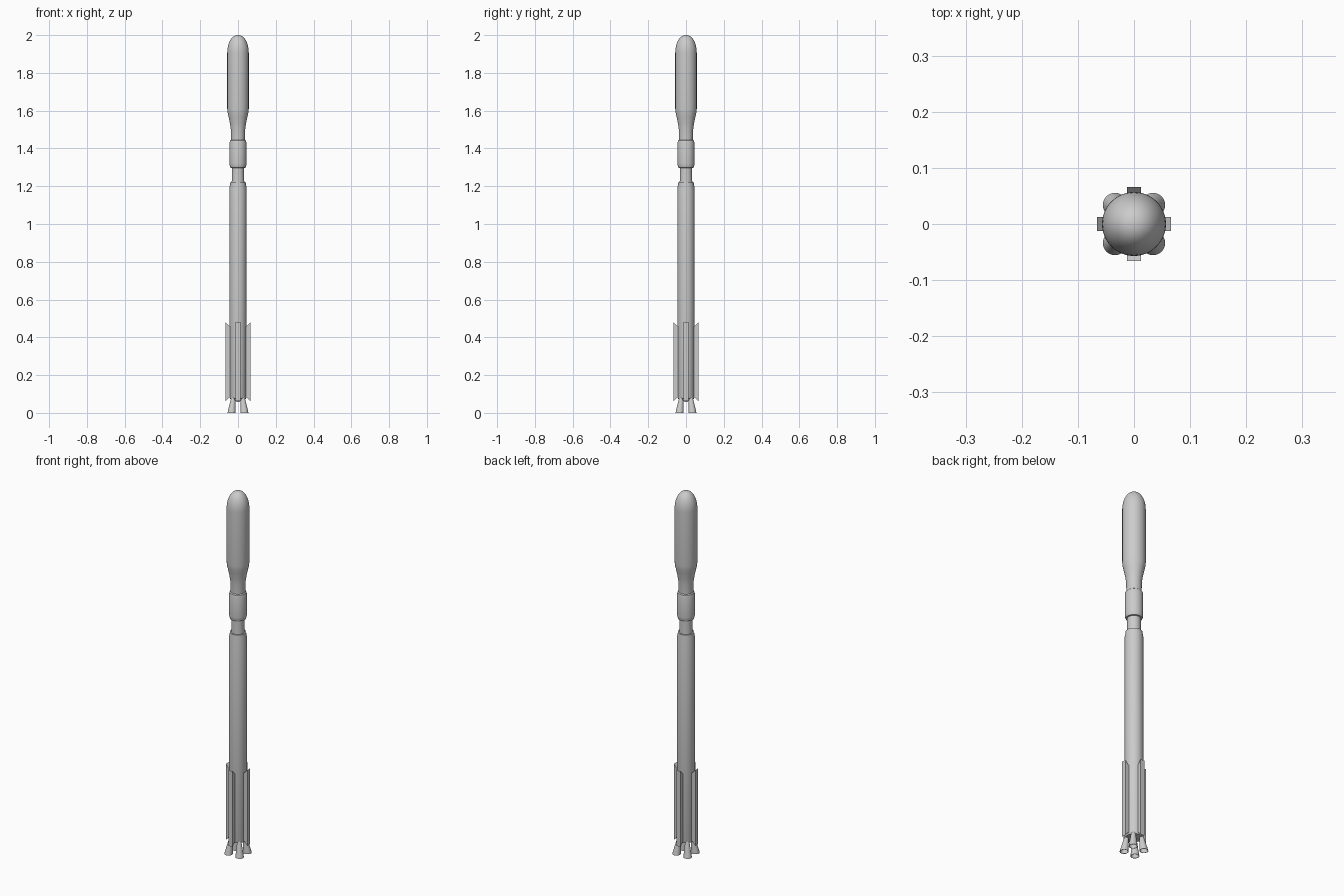
import bpy, bmesh, math
from mathutils import Matrix

if "Cube" in bpy.data.objects:
    bpy.data.objects.remove(bpy.data.objects["Cube"])


def finish(bm, name, smooth=True):
    bmesh.ops.recalc_face_normals(bm, faces=bm.faces)
    me = bpy.data.meshes.new(name)
    bm.to_mesh(me)
    bm.free()
    ob = bpy.data.objects.new(name, me)
    bpy.context.collection.objects.link(ob)
    bpy.ops.object.select_all(action='DESELECT')
    ob.select_set(True)
    bpy.context.view_layer.objects.active = ob
    if smooth:
        bpy.ops.object.shade_smooth_by_angle(angle=math.radians(32))
    return ob


def loft(name, profile, segs=48, centre=lambda z: (0, 0), caps=(True, True)):
    """Stack rings of (radius, z) and bridge them; rings may shift sideways."""
    bm = bmesh.new()
    rings = []
    for r, z in profile:
        cx, cy = centre(z)
        rings.append([bm.verts.new((cx + r * math.cos(2 * math.pi * i / segs),
                                    cy + r * math.sin(2 * math.pi * i / segs), z))
                      for i in range(segs)])
    for a, b in zip(rings, rings[1:]):
        for i in range(segs):
            j = (i + 1) % segs
            bm.faces.new((a[i], a[j], b[j], b[i]))
    if caps[0]:
        bm.faces.new(rings[0])
    if caps[1]:
        bm.faces.new(rings[-1])
    return finish(bm, name)


# First stage with stepped shoulder
loft("first_stage", [(0.030, 0.072), (0.042, 0.075), (0.045, 0.085), (0.045, 1.195),
                     (0.041, 1.216), (0.041, 1.223), (0.034, 1.223)])

# Narrow section between the stages
loft("interstage", [(0.034, 1.215), (0.033, 1.23), (0.033, 1.305)])

# Second stage with rounded lower rim and sloped top
loft("second_stage", [(0.033, 1.297), (0.040, 1.298), (0.0435, 1.308), (0.0445, 1.32),
                      (0.0445, 1.432), (0.042, 1.442), (0.037, 1.446)])

# Adapter and payload fairing with a round nose
nose = [(0.057 * math.cos(t) ** 0.9, 1.905 + 0.095 * math.sin(t))
        for t in [math.pi / 2 * k / 12 for k in range(12)]]
loft("payload_fairing", [(0.037, 1.44), (0.038, 1.50), (0.043, 1.535), (0.050, 1.568),
                         (0.055, 1.59), (0.057, 1.61)] + nose + [(0.001, 2.0)])

# Four folded landing legs, slanted at both ends
for k in range(4):
    bm = bmesh.new()
    outline = [(0.040, 0.084), (0.047, 0.082), (0.0655, 0.062),
               (0.0655, 0.480), (0.047, 0.460), (0.040, 0.458)]
    sides = [[bm.verts.new((x, s * 0.0125, z)) for x, z in outline] for s in (-1, 1)]
    for side in sides:
        bm.faces.new(side)
    for i in range(6):
        j = (i + 1) % 6
        bm.faces.new((sides[0][i], sides[0][j], sides[1][j], sides[1][i]))
    bmesh.ops.rotate(bm, verts=bm.verts, matrix=Matrix.Rotation(k * math.pi / 2, 3, 'Z'))
    finish(bm, f"landing_leg_{k + 1}", smooth=False)

# Four hollow engine bells, splayed outward on the diagonals
bell = [(0.009, 0.085), (0.012, 0.070), (0.0145, 0.052), (0.017, 0.034), (0.0195, 0.016),
        (0.0215, 0.0), (0.0195, 0.0), (0.0165, 0.025), (0.011, 0.055)]
for k, (sx, sy) in enumerate([(1, 1), (-1, 1), (-1, -1), (1, -1)]):
    def splay(z, sx=sx, sy=sy):
        c = 0.034 - 0.009 * z / 0.085
        return sx * c, sy * c
    loft(f"engine_bell_{k + 1}", bell, segs=32, centre=splay)

# Small feed housing between the engines
loft("feed_housing", [(0.008, 0.058), (0.010, 0.062), (0.010, 0.08)], segs=24)
